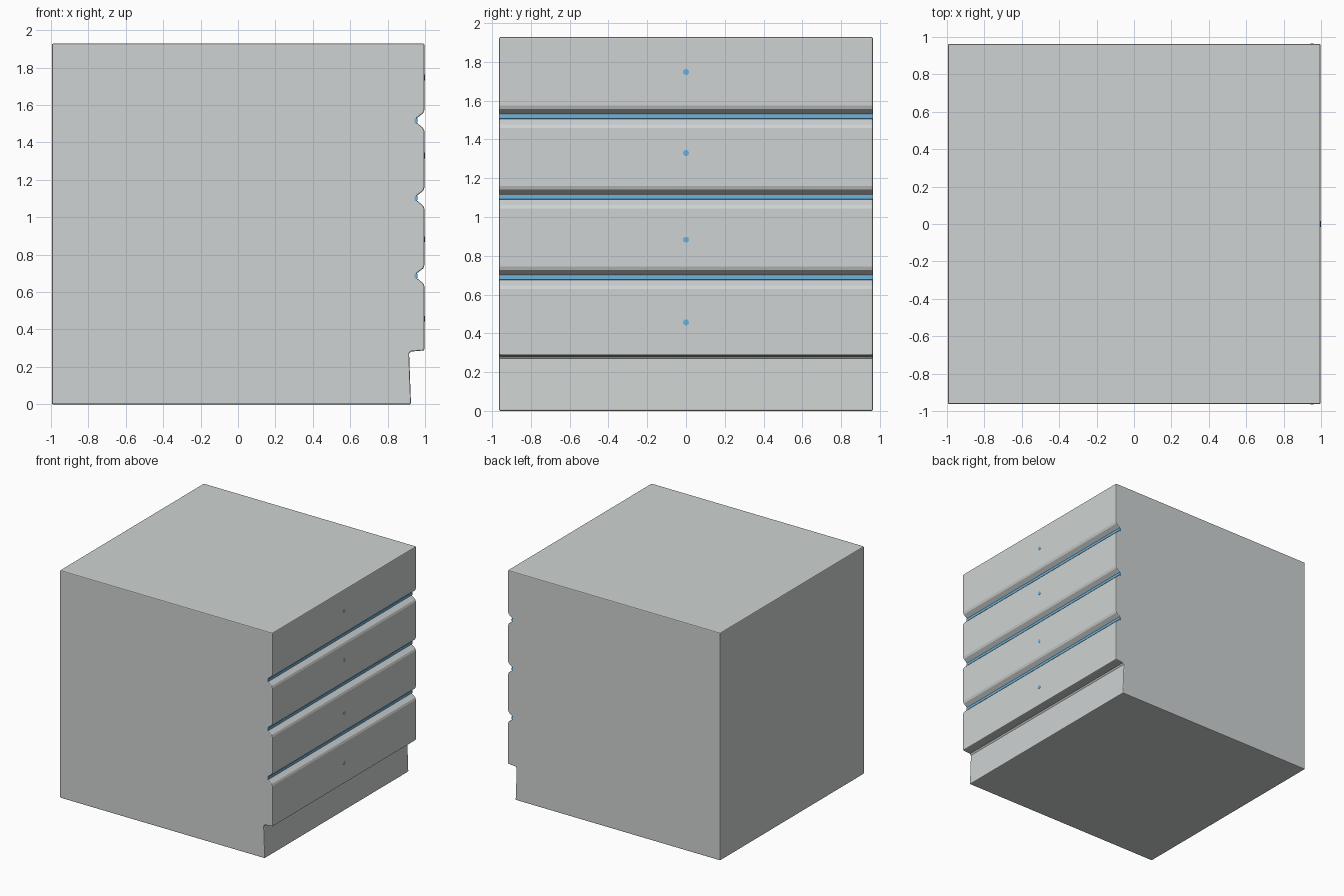
import bpy, bmesh, math
from mathutils import Matrix

if "Cube" in bpy.data.objects:
    bpy.data.objects.remove(bpy.data.objects["Cube"])

def mat(name, rgb):
    m = bpy.data.materials.new(name)
    m.diffuse_color = (*rgb, 1)
    m.use_nodes = True
    m.node_tree.nodes["Principled BSDF"].inputs["Base Color"].default_value = m.diffuse_color
    return m

GREY = mat("pale_grey", (0.62, 0.65, 0.645))
BLUE = mat("sky_blue", (0.15, 0.46, 0.75))

def finish(name, bm, material):
    bmesh.ops.recalc_face_normals(bm, faces=bm.faces)
    me = bpy.data.meshes.new(name)
    bm.to_mesh(me)
    bm.free()
    me.materials.append(material)
    ob = bpy.data.objects.new(name, me)
    bpy.context.collection.objects.link(ob)
    return ob

def extrude_profile(name, pts, half, material):
    """Extrude an x-z outline along y, from -half to +half."""
    bm = bmesh.new()
    f = bm.faces.new([bm.verts.new((x, -half, z)) for x, z in pts])
    r = bmesh.ops.extrude_face_region(bm, geom=[f])
    verts = [v for v in r["geom"] if isinstance(v, bmesh.types.BMVert)]
    bmesh.ops.translate(bm, verts=verts, vec=(0, 2 * half, 0))
    return finish(name, bm, material)

GROOVES = (0.69, 1.105, 1.52)

# cabinet outline: recessed plinth, drawer fronts with finger grooves, plain back
outline = [(-0.995, 0), (0.925, 0), (0.915, 0.27), (0.925, 0.282), (0.997, 0.288)]
for z in GROOVES:
    outline += [(0.997, z - 0.06), (0.99, z - 0.043), (0.956, z - 0.015),
                (0.956, z + 0.01), (0.99, z + 0.036), (0.997, z + 0.055)]
outline += [(0.997, 1.928), (-0.995, 1.928)]
cabinet = extrude_profile("drawer_cabinet", outline, 0.963, GREY)
b = cabinet.modifiers.new("soft_edges", "BEVEL")
b.width, b.segments, b.angle_limit = 0.007, 2, math.radians(60)

# blue strips lining the bottom of each groove
for i, z in enumerate(GROOVES):
    strip = [(0.945, z - 0.018), (0.953, z - 0.018), (0.959, z - 0.013),
             (0.959, z + 0.008), (0.945, z + 0.008)]
    extrude_profile(f"groove_strip_{i + 1}", strip, 0.964, BLUE)

# small round marks, one in the middle of each drawer
for i, z in enumerate((0.457, 0.883, 1.33, 1.747)):
    bm = bmesh.new()
    bmesh.ops.create_cone(bm, cap_ends=True, segments=10, radius1=0.016,
                          radius2=0.016, depth=0.006,
                          matrix=Matrix.Translation((0.996, 0, z)) @ Matrix.Rotation(math.pi / 2, 4, 'Y'))
    finish(f"drawer_mark_{i + 1}", bm, BLUE)
